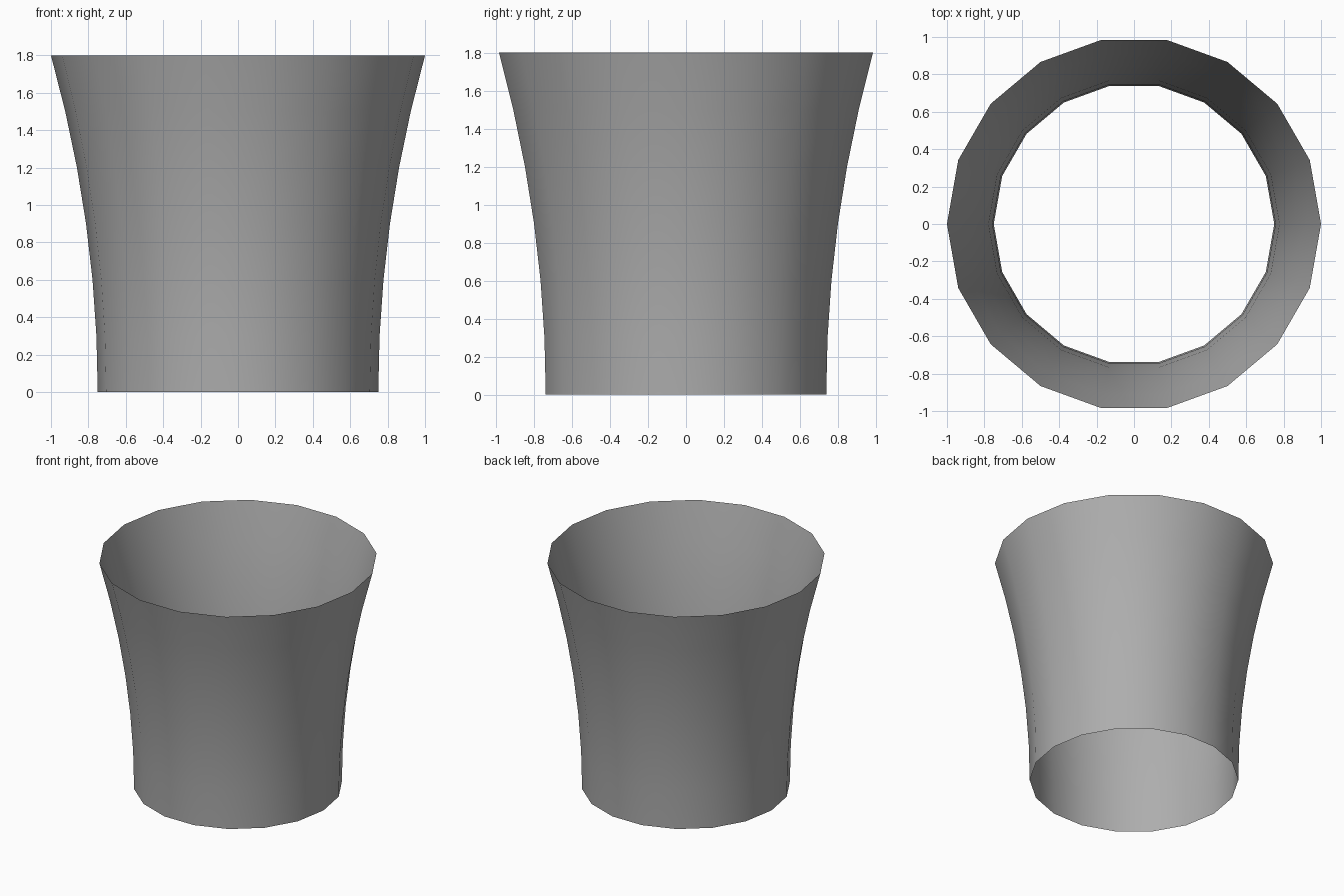
import bpy
import bmesh
from math import cos, sin, tau

if "Cube" in bpy.data.objects:
    bpy.data.objects.remove(bpy.data.objects["Cube"])

SIDES, RINGS, HEIGHT = 18, 6, 1.8
R_BASE, R_RIM = 0.75, 1.0

# Open flared sleeve: radius grows with the square of the height
bm = bmesh.new()
rings = []
for i in range(RINGS + 1):
    t = i / RINGS
    r = R_BASE + (R_RIM - R_BASE) * t ** 2
    rings.append([bm.verts.new((r * cos(tau * k / SIDES), r * sin(tau * k / SIDES), HEIGHT * t))
                  for k in range(SIDES)])

# Wall faces, open at top and bottom
for low, high in zip(rings, rings[1:]):
    for k in range(SIDES):
        n = (k + 1) % SIDES
        face = bm.faces.new((low[k], low[n], high[n], high[k]))
        face.smooth = True

mesh = bpy.data.meshes.new("flared_sleeve")
bm.to_mesh(mesh)
bm.free()
sleeve = bpy.data.objects.new("flared_sleeve", mesh)
bpy.context.collection.objects.link(sleeve)

# Dark grey finish
grey = bpy.data.materials.new("dark_grey")
grey.diffuse_color = (0.42, 0.42, 0.42, 1)
grey.use_nodes = True
grey.node_tree.nodes["Principled BSDF"].inputs["Base Color"].default_value = grey.diffuse_color
mesh.materials.append(grey)
